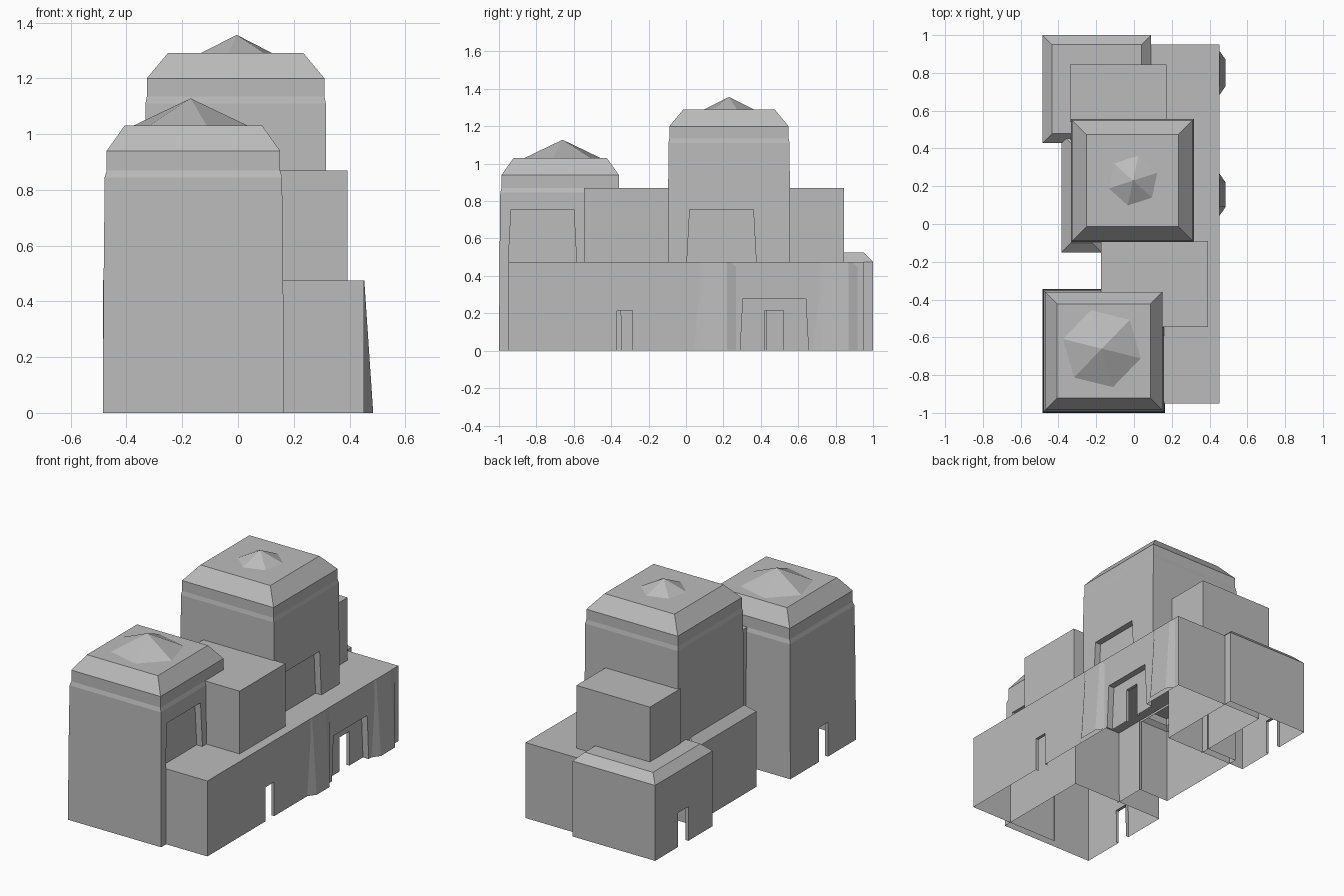
import bpy, bmesh, math
from mathutils import Vector

cube = bpy.data.objects.get("Cube")
if cube:
    bpy.data.objects.remove(cube, do_unlink=True)

plaster = bpy.data.materials.new("grey_plaster")
plaster.use_nodes = True
GREY = (0.5, 0.5, 0.5, 1)
plaster.diffuse_color = GREY
plaster.node_tree.nodes["Principled BSDF"].inputs["Base Color"].default_value = GREY


def finish(name, bm):
    mesh = bpy.data.meshes.new(name)
    bm.to_mesh(mesh)
    bm.free()
    mesh.materials.append(plaster)
    obj = bpy.data.objects.new(name, mesh)
    bpy.context.scene.collection.objects.link(obj)
    return obj


def shell(x0, x1, y0, y1, profile):
    """Floorless rectangular hull; profile lists (height, inset) pairs."""
    bm = bmesh.new()
    rings = []
    for z, i in profile:
        corners = ((x0 + i, y0 + i), (x1 - i, y0 + i), (x1 - i, y1 - i), (x0 + i, y1 - i))
        rings.append([bm.verts.new((x, y, z)) for x, y in corners])
    for low, high in zip(rings, rings[1:]):
        for a in range(4):
            b = (a + 1) % 4
            bm.faces.new((low[a], low[b], high[b], high[a]))
    bm.faces.new(rings[-1])
    bm.normal_update()
    return bm


def opening(bm, side, y0, y1, z0, z1, taper=0.0, depth=0.03, through=False):
    """Cut a doorway in a wall facing +x or -x, recessed or fully open."""
    ym, zm = (y0 + y1) / 2, (z0 + z1) / 2

    def holds(f):
        ys = [v.co.y for v in f.verts]
        zs = [v.co.z for v in f.verts]
        return min(ys) < ym < max(ys) and min(zs) < zm < max(zs)

    bm.normal_update()
    walls = [f for f in bm.faces if f.normal.x * side > 0.9 and holds(f)]
    face = min(walls, key=lambda f: f.calc_area())
    h = z1 - z0
    planes = [((0, y0, z0), (0, -h, taper)), ((0, y1, z0), (0, h, taper)),
              ((0, ym, z1), (0, 0, 1))]
    if z0 > 0:
        planes.append(((0, ym, z0), (0, 0, -1)))
    for co, no in planes:
        co, no = Vector(co), Vector(no).normalized()
        cut = bmesh.ops.bisect_plane(bm, geom=[face] + face.edges[:] + face.verts[:],
                                     dist=1e-5, plane_co=co, plane_no=no)
        parts = [g for g in cut["geom"] if isinstance(g, bmesh.types.BMFace)]
        face = min(parts, key=lambda f: (f.calc_center_median() - co).dot(no))
    # jambs, lintel and back panel
    outer = face.verts[:]
    bm.faces.remove(face)
    inner = [bm.verts.new(v.co - Vector((side * depth, 0, 0))) for v in outer]
    for a in range(len(outer)):
        b = (a + 1) % len(outer)
        if max(outer[a].co.z, outer[b].co.z) > 0.001:
            bm.faces.new((outer[a], outer[b], inner[b], inner[a]))
    if not through:
        bm.faces.new(inner)
    bm.normal_update()


def dome(name, x, y, z, radius, height, turn):
    """Low six-sided cap."""
    bm = bmesh.new()
    rim = []
    for k in range(6):
        a = math.radians(turn + 60 * k)
        rim.append(bm.verts.new((x + radius * math.cos(a), y + radius * math.sin(a), z)))
    tip = bm.verts.new((x, y, z + height))
    for k in range(6):
        bm.faces.new((rim[k], rim[(k + 1) % 6], tip))
    finish(name, bm)


FLOOR = 0.475   # terrace level
UPPER = 0.87    # upper roof level

# long ground storey, open towards the adjoining rooms
base = shell(-0.175, 0.452, -0.95, 0.95, [(0, 0), (FLOOR, 0)])
opening(base, 1, 0.29, 0.655, 0, 0.28, taper=0.015, depth=0.04)
opening(base, 1, 0.42, 0.52, 0, 0.215, depth=0.02, through=True)
opening(base, 1, -0.37, -0.285, 0, 0.215, depth=0.02, through=True)
opening(base, -1, -0.94, -0.36, 0, 0.46, depth=0.001, through=True)
opening(base, -1, -0.14, 0.42, 0, 0.46, depth=0.001, through=True)
finish("ground_storey", base)

# battered buttresses on both sides of the main door
for name, y0, y1 in (("front_buttress", 0.09, 0.22), ("back_buttress", 0.73, 0.87)):
    bm = bmesh.new()
    foot, head = [[bm.verts.new((x, y, z)) for x, y in
                   ((0.45, y0 - 0.05), (out, y0), (out, y1), (0.45, y1 + 0.05))]
                  for z, out in ((0, 0.485), (FLOOR, 0.453))]
    for a in range(3):
        bm.faces.new((foot[a], foot[a + 1], head[a + 1], head[a]))
    bm.faces.new(head)
    finish(name, bm)

# tall front tower
front = shell(-0.485, 0.165, -1.0, -0.345,
              [(0, 0), (FLOOR, 0.003), (0.845, 0.007), (UPPER, 0.014),
               (0.94, 0.014), (1.03, 0.078)])
opening(front, 1, -0.95, -0.585, FLOOR, 0.755, taper=0.015, depth=0.04)
opening(front, -1, -0.72, -0.63, 0, 0.215, depth=0.02, through=True)
finish("front_tower", front)
dome("front_dome", -0.17, -0.66, 1.03, 0.212, 0.098, 46)

# main tower rising from the terrace
main = shell(-0.335, 0.318, -0.097, 0.557,
             [(FLOOR, 0), (1.11, 0.003), (1.135, 0.008), (1.2, 0.008), (1.29, 0.083)])
opening(main, 1, 0.005, 0.375, FLOOR, 0.755, taper=0.015, depth=0.04)
finish("main_tower", main)
dome("main_dome", -0.005, 0.23, 1.29, 0.135, 0.066, 18)

# upper rooms
finish("middle_room", shell(-0.175, 0.393, -0.545, -0.09, [(FLOOR, 0), (UPPER, 0)]))
finish("back_upper_room", shell(-0.34, 0.172, 0.54, 0.845, [(FLOOR, 0), (UPPER, 0)]))

# low annexes with bevelled roofs
corner = shell(-0.485, 0.09, 0.428, 1.0, [(0, 0), (FLOOR, 0), (0.525, 0.05)])
opening(corner, -1, 0.67, 0.77, 0, 0.215, depth=0.02, through=True)
finish("corner_annex", corner)

side = shell(-0.385, -0.17, -0.152, 0.48, [(0, 0), (FLOOR, 0), (0.522, 0.052)])
side.normal_update()
inner_walls = [f for f in side.faces if f.normal.x > 0.9]
bmesh.ops.delete(side, geom=inner_walls, context='FACES')
finish("side_annex", side)
